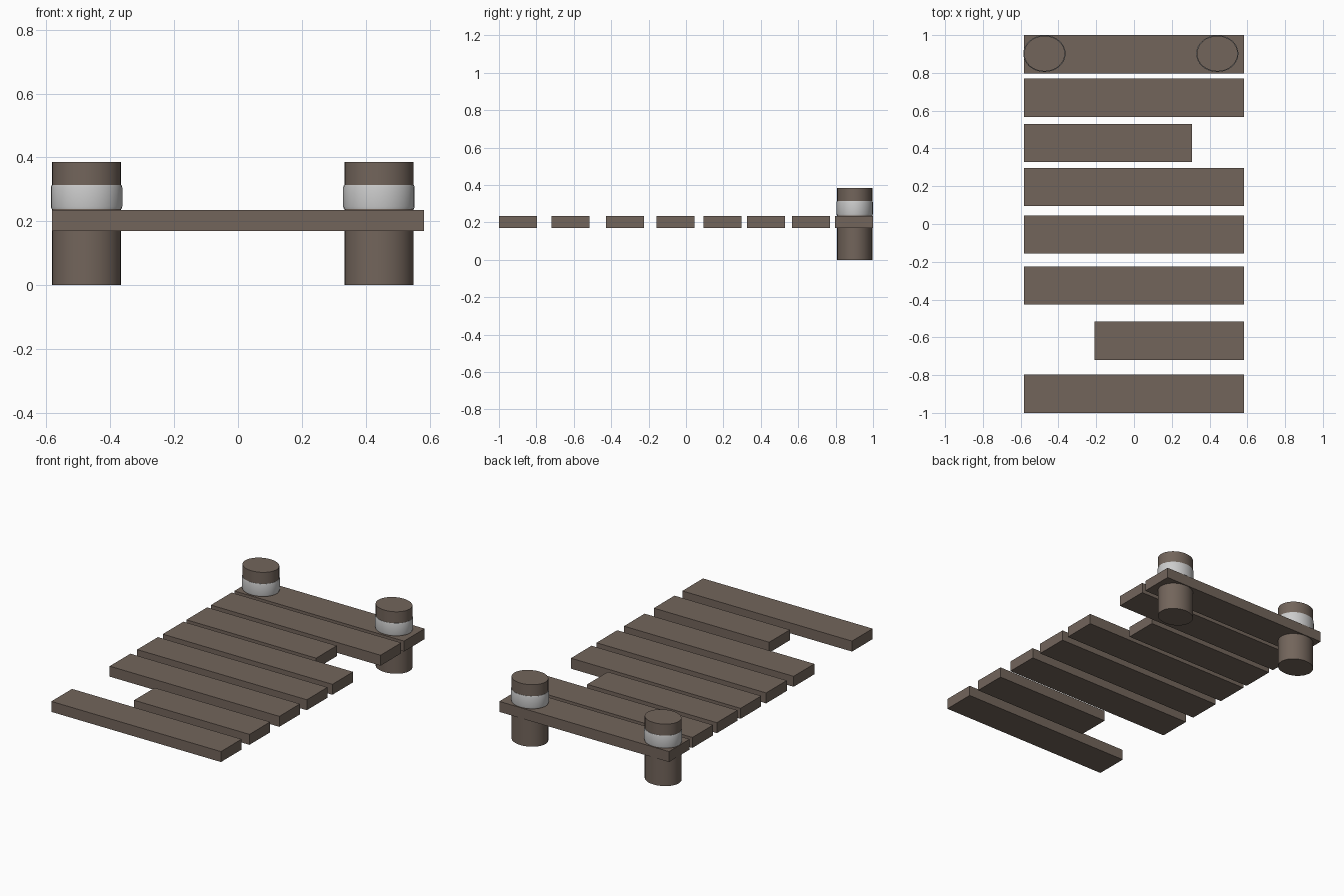
import bpy, bmesh
from math import cos, sin, tau, radians

if "Cube" in bpy.data.objects:
    bpy.data.objects.remove(bpy.data.objects["Cube"])

wood = bpy.data.materials.new("weathered_wood")
wood.diffuse_color = (0.17, 0.13, 0.105, 1)
wood.use_nodes = True
wood.node_tree.nodes["Principled BSDF"].inputs["Base Color"].default_value = wood.diffuse_color


def add_mesh(name, bm, material=None, smooth=False):
    bmesh.ops.recalc_face_normals(bm, faces=bm.faces)
    mesh = bpy.data.meshes.new(name)
    bm.to_mesh(mesh)
    bm.free()
    obj = bpy.data.objects.new(name, mesh)
    bpy.context.collection.objects.link(obj)
    if material:
        mesh.materials.append(material)
    if smooth:
        bpy.ops.object.select_all(action='DESELECT')
        obj.select_set(True)
        bpy.context.view_layer.objects.active = obj
        bpy.ops.object.shade_smooth_by_angle(angle=radians(35))
    return obj


def box(name, x0, x1, y0, y1, z0, z1):
    bm = bmesh.new()
    bmesh.ops.create_cube(bm, size=1)
    for v in bm.verts:
        v.co = ((x0 + x1) / 2 + v.co.x * (x1 - x0),
                (y0 + y1) / 2 + v.co.y * (y1 - y0),
                (z0 + z1) / 2 + v.co.z * (z1 - z0))
    return add_mesh(name, bm, wood)


def oval_lathe(name, cx, cy, rx, ry, profile, closed, material=None, sides=32):
    """Sweep a (radius factor, height) profile around an oval."""
    bm = bmesh.new()
    rings = [[bm.verts.new((cx + f * rx * cos(tau * i / sides),
                            cy + f * ry * sin(tau * i / sides), z))
              for i in range(sides)] for f, z in profile]
    pairs = list(zip(rings, rings[1:]))
    if closed:
        pairs.append((rings[-1], rings[0]))
    else:
        bm.faces.new(rings[0])
        bm.faces.new(rings[-1])
    for a, b in pairs:
        for i in range(sides):
            j = (i + 1) % sides
            bm.faces.new((a[i], a[j], b[j], b[i]))
    return add_mesh(name, bm, material, smooth=True)


# Deck planks: y start, left end, right end (two are broken short)
HALF = 0.583
planks = [(-1.0, -HALF, HALF), (-0.72, -0.21, HALF), (-0.427, -HALF, HALF),
          (-0.157, -HALF, HALF), (0.094, -HALF, HALF), (0.327, -HALF, 0.308),
          (0.567, -HALF, HALF), (0.797, -HALF, HALF)]
for n, (y, left, right) in enumerate(planks, 1):
    box(f"plank_{n}", left, right, y, y + 0.203, 0.17, 0.235)

# Oval mooring posts with a pale band around each
band_profile = [(0.97, 0.238), (1.015, 0.238), (1.035, 0.246),
                (1.035, 0.306), (1.015, 0.314), (0.97, 0.314)]
for side, x in (("left", -0.474), ("right", 0.441)):
    oval_lathe(f"{side}_post", x, 0.902, 0.108, 0.094,
               [(1, 0), (1, 0.385)], False, wood)
    oval_lathe(f"{side}_post_band", x, 0.902, 0.108, 0.094, band_profile, True)
